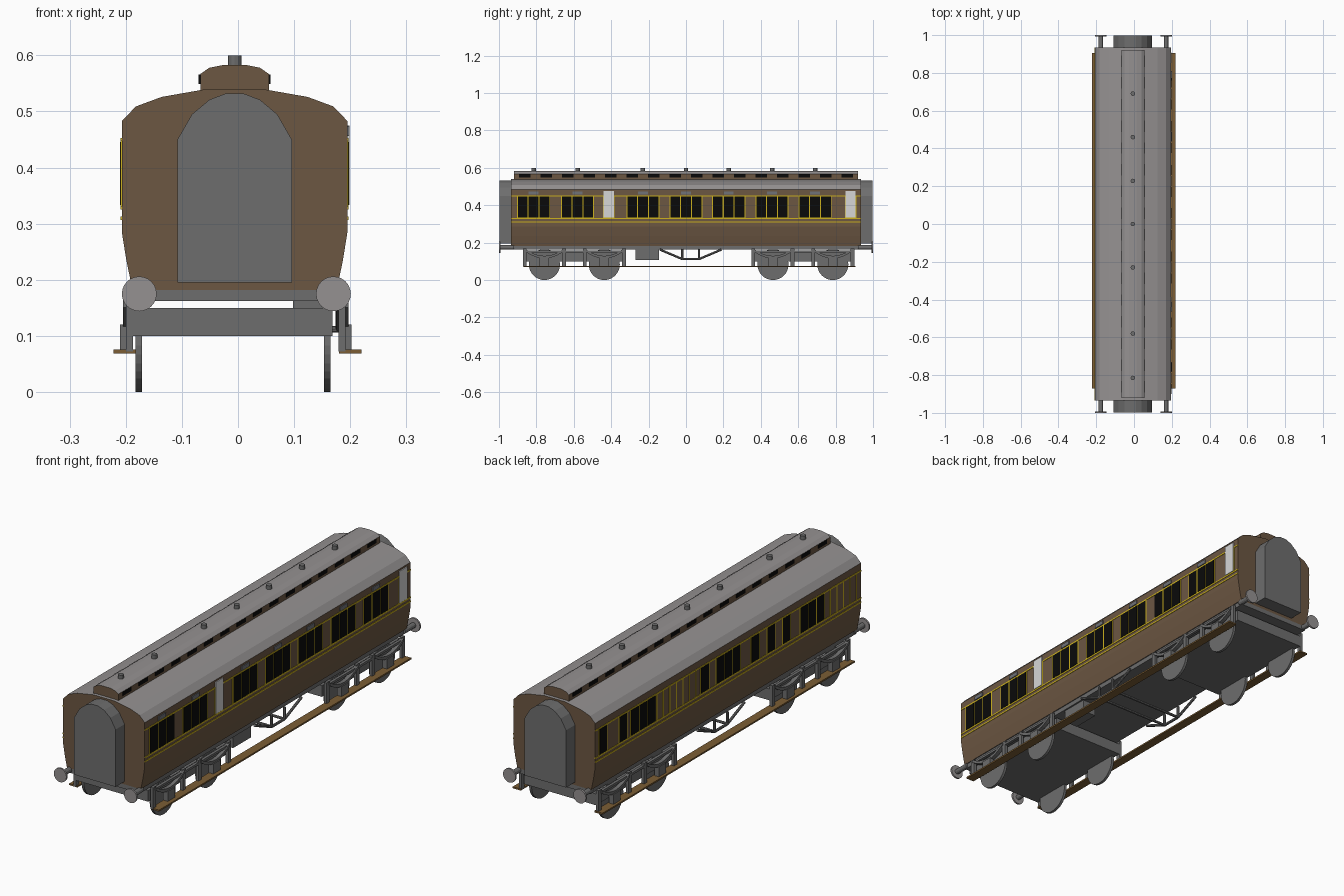
import bpy, bmesh, math
from mathutils import Vector

cube = bpy.data.objects.get("Cube")
if cube:
    bpy.data.objects.remove(cube, do_unlink=True)


def material(name, r, g, b):
    m = bpy.data.materials.new(name)
    m.use_nodes = True
    m.diffuse_color = (r, g, b, 1)
    bsdf = m.node_tree.nodes["Principled BSDF"]
    bsdf.inputs["Base Color"].default_value = (r, g, b, 1)
    bsdf.inputs["Roughness"].default_value = 0.8
    return m


BROWN = material("coach brown", 0.15, 0.095, 0.055)
ROOF = material("roof grey", 0.30, 0.285, 0.285)
GREY = material("underframe grey", 0.155, 0.155, 0.155)
YELLOW = material("lining yellow", 0.62, 0.45, 0.012)
BLACK = material("window black", 0.003, 0.003, 0.003)
WHITE = material("frosted white", 0.68, 0.68, 0.68)
BOARD = material("footboard brown", 0.20, 0.11, 0.035)
SLATE = material("ventilator slate", 0.16, 0.17, 0.19)

CX = -0.006      # centre line of the bodywork
SIDE = 0.201     # half width of the body
END = 0.935      # half length of the body


def finish(name, bm, mats):
    bmesh.ops.recalc_face_normals(bm, faces=bm.faces[:])
    me = bpy.data.meshes.new(name)
    bm.to_mesh(me)
    bm.free()
    for m in mats:
        me.materials.append(m)
    ob = bpy.data.objects.new(name, me)
    bpy.context.collection.objects.link(ob)
    return ob


def add_box(bm, x, y, z):
    """Box from three (low, high) ranges."""
    v = bmesh.ops.create_cube(bm, size=1)["verts"]
    for p in v:
        p.co = Vector([(r[0] + r[1]) / 2 + c * abs(r[1] - r[0])
                       for c, r in zip(p.co, (x, y, z))])


def boxes(name, mat, items):
    bm = bmesh.new()
    for it in items:
        add_box(bm, *it)
    return finish(name, bm, [mat])


def add_rod(bm, a, b, r, sides=8):
    """Cylinder between two points."""
    a, b = Vector(a), Vector(b)
    v = bmesh.ops.create_cone(bm, cap_ends=True, segments=sides, radius1=r,
                              radius2=r, depth=(b - a).length)["verts"]
    rot = (b - a).to_track_quat('Z', 'Y')
    for p in v:
        p.co = rot @ p.co + (a + b) / 2


def rods(name, mat, items, r, sides=8):
    bm = bmesh.new()
    for a, b in items:
        add_rod(bm, a, b, r, sides)
    return finish(name, bm, [mat])


def prism(name, half, y0, y1, mats, rule=lambda n: 0):
    """Symmetrical cross-section (right half, bottom to top) run along y."""
    pts = [(CX + x, z) for x, z in half] + [(CX - x, z) for x, z in reversed(half)]
    bm = bmesh.new()
    face = bm.faces.new([bm.verts.new((x, y0, z)) for x, z in pts])
    ext = bmesh.ops.extrude_face_region(bm, geom=[face])["geom"]
    bmesh.ops.translate(bm, vec=(0, y1 - y0, 0),
                        verts=[g for g in ext if isinstance(g, bmesh.types.BMVert)])
    bmesh.ops.recalc_face_normals(bm, faces=bm.faces[:])
    for f in bm.faces:
        f.material_index = rule(f.normal)
    return finish(name, bm, mats)


def roof_rule(n):
    return 1 if n.z > 0.2 else 2 if n.z < -0.8 else 0


# Body shell, clerestory and gangways
prism("body_shell", [(0.182, 0.182), (0.193, 0.235), (SIDE, 0.285), (SIDE, 0.483),
                     (0.176, 0.509), (0.13, 0.526), (0.05, 0.54)],
      -END, END, [BROWN, ROOF, GREY], roof_rule)
prism("clerestory", [(0.061, 0.53), (0.061, 0.567), (0.045, 0.578), (0.02, 0.583)],
      -0.92, 0.92, [BROWN, ROOF, GREY], roof_rule)
for s, label in ((-1, "front"), (1, "back")):
    prism(label + "_gangway", [(0.102, 0.195), (0.102, 0.45), (0.076, 0.495),
                               (0.045, 0.521), (0.016, 0.532)],
          s * 0.93, s * 0.998, [GREY])

# Roof ventilators
bays = [-0.815, -0.58, -0.23, 0, 0.228, 0.46, 0.69]
rods("roof_ventilators", GREY, [((CX, y, 0.575), (CX, y, 0.6)) for y in bays], 0.012, 12)

# Clerestory lights
lights = []
for s in (-1, 1):
    for i in range(16):
        y = (i - 7.5) * 0.115
        lights.append(((CX + s * 0.06, CX + s * 0.064), (y - 0.03, y + 0.03), (0.549, 0.566)))
boxes("clerestory_lights", BLACK, lights)


def plate(s, y, w, z0, z1, t):
    """Thin plate on the body side s."""
    return ((CX + s * (SIDE - 0.002), CX + s * (SIDE + t)), (y - w / 2, y + w / 2), (z0, z1))


def triple(y):
    return [y - 0.058, y, y + 0.058]


# Side layout: window centres, blank panels and frosted doors
left_windows = [y for b in bays for y in triple(b)]
left_doors = [-0.413, 0.88]
right_windows = ([0.88, 0.74, 0.165, -0.19, -0.3, -0.41]
                 + triple(0.6) + triple(0) + triple(-0.59))
right_panels = ([0.48 - i * 0.046 for i in range(6)]
                + [-0.695 - i * 0.046 for i in range(5)])

for s, label, wins, panels, doors in ((1, "left", left_windows, [], left_doors),
                                      (-1, "right", right_windows, right_panels, [])):
    lining = [plate(s, 0, 2 * END, z - 0.003, z + 0.003, 0.002)
              for z in (0.31, 0.328, 0.45)]
    lining += [plate(s, y, 0.062, 0.328, 0.45, 0.0015) for y in wins + doors]
    lining += [plate(s, y + d, 0.005, 0.328, 0.45, 0.002)
               for y in panels for d in (-0.023, 0.023)]
    boxes(label + "_lining", YELLOW, lining)
    boxes(label + "_windows", BLACK, [plate(s, y, 0.052, 0.333, 0.446, 0.003) for y in wins])
    if doors:
        boxes(label + "_frosted_windows", WHITE,
              [plate(s, y, 0.054, 0.333, 0.475, 0.004) for y in doors])
        boxes(label + "_door_ventilators", SLATE,
              [plate(s, y, 0.052, 0.456, 0.474, 0.004) for y in bays])

# Underframe
boxes("underframe", GREY, [((CX - 0.178, CX + 0.178), (-END, END), (0.162, 0.184))])
boxes("battery_box", GREY, [((0.098, 0.165), (-0.27, -0.145), (0.108, 0.165))])

# Buffers
shanks, heads = [], []
for s in (-1, 1):
    for x in (-0.176, 0.17):
        shanks.append(((x, s * 0.92, 0.175), (x, s * 0.995, 0.175)))
        heads.append(((x, s * 0.992, 0.175), (x, s * 1.0, 0.175)))
rods("buffer_shanks", GREY, shanks, 0.012, 12)
rods("buffer_heads", ROOF, heads, 0.031, 24)

# Truss rods with posts and cross bars
path = [(-0.14, 0.163), (-0.02, 0.112), (0.07, 0.112), (0.19, 0.163)]
truss = []
for x in (-0.19, 0.18):
    pts = [(x, y, z) for y, z in path]
    truss += list(zip(pts, pts[1:]))
    truss += [(p, (x, p[1], 0.165)) for p in pts[1:3]]
truss += [((-0.19, y, 0.112), (0.18, y, 0.112)) for y, z in path[1:3]]
rods("truss_rods", GREY, truss, 0.006)

# Bogies
for label, c in (("front", -0.597), ("back", 0.625)):
    boxes(label + "_bogie_frame", GREY,
          [((-0.187, 0.168), (c - 0.275, c + 0.275), (0.1, 0.15))])
    wheels, gear = [], []
    springs = bmesh.new()
    for s, x in ((-1, -0.187), (1, 0.179)):
        out = x + s * 0.013
        gear.append(((x, out), (c - 0.275, c + 0.275), (0.148, 0.158)))
        for d in (-0.265, -0.055, 0.055, 0.265):
            gear.append(((x, out), (c + d - 0.01, c + d + 0.01), (0.072, 0.168)))
        for y in (c - 0.16, c + 0.16):
            wx = CX - 0.003 + s * 0.168
            wheels.append(((wx - 0.006, y, 0.083), (wx + 0.006, y, 0.083)))
            gear.append(((x, x + s * 0.023), (y - 0.025, y + 0.025), (0.076, 0.12)))
            # Sagging leaf spring
            arc = [(y + 0.1 * k / 4, 0.115 + 0.036 * (k / 4) ** 2) for k in range(-4, 5)]
            outline = arc + [(a, z + 0.014) for a, z in reversed(arc)]
            face = springs.faces.new([springs.verts.new((x, a, z)) for a, z in outline])
            ext = bmesh.ops.extrude_face_region(springs, geom=[face])["geom"]
            bmesh.ops.translate(springs, vec=(s * 0.018, 0, 0),
                                verts=[g for g in ext if isinstance(g, bmesh.types.BMVert)])
    finish(label + "_leaf_springs", springs, [GREY])
    boxes(label + "_axle_boxes_and_hangers", GREY, gear)
    rods(label + "_wheels", GREY, wheels, 0.083, 32)

# Footboards
boxes("footboards", BOARD, [((a, b), (-0.87, 0.905), (0.069, 0.076))
                            for a, b in ((-0.222, -0.182), (0.18, 0.22))])
